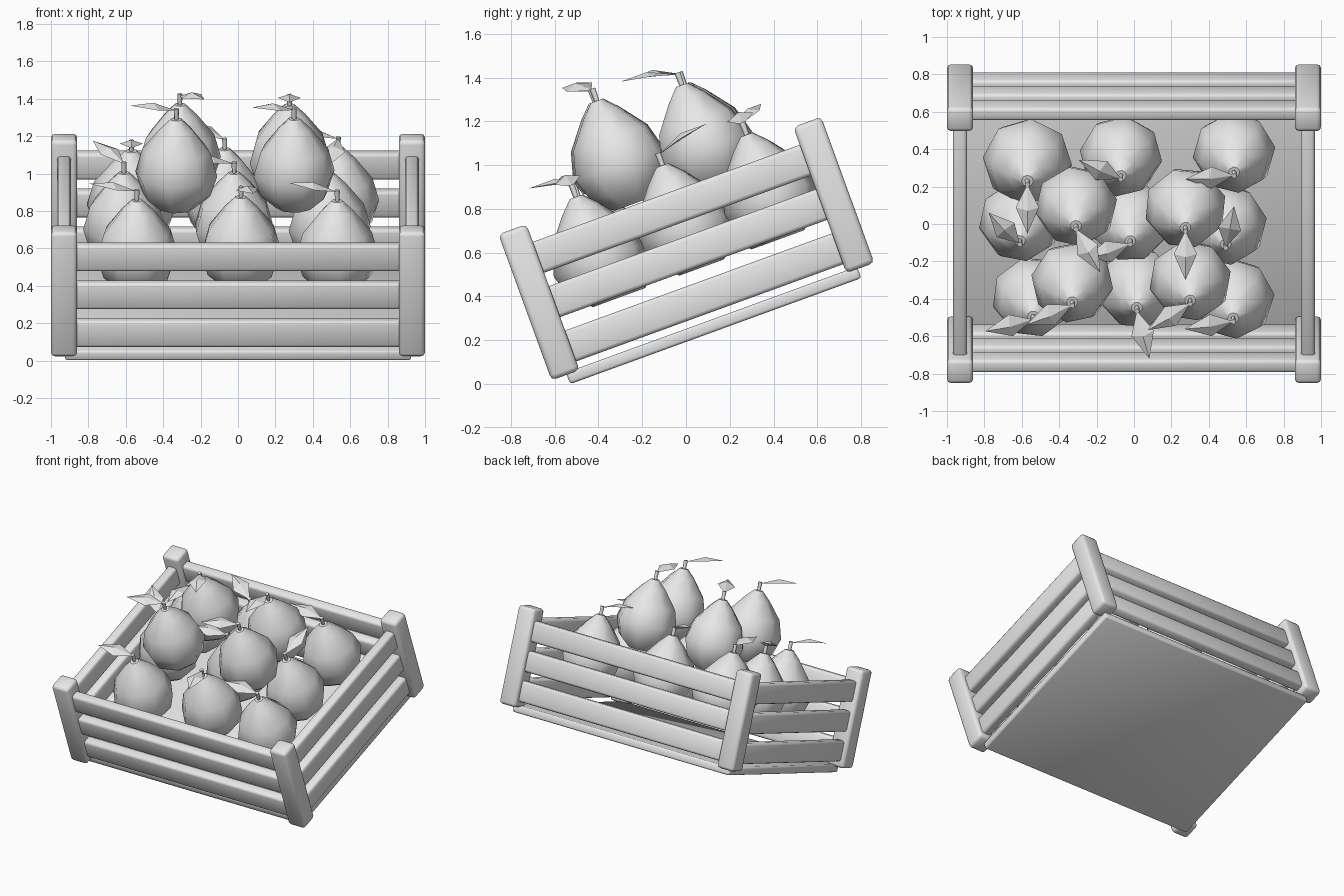
import bpy
import bmesh
import math
import random
from mathutils import Matrix, Vector

random.seed(4)
cube = bpy.data.objects.get("Cube")
if cube:
    bpy.data.objects.remove(cube, do_unlink=True)

# One plain grey for everything
grey = bpy.data.materials.new("plain_grey")
grey.use_nodes = True
colour = (0.8, 0.8, 0.8, 1)
grey.diffuse_color = colour
grey.node_tree.nodes["Principled BSDF"].inputs["Base Color"].default_value = colour

# The whole crate leans forward, so parts are laid out upright and tilted
TILT = Matrix.Rotation(math.radians(20), 4, 'X')


def add_object(name, bm, place=Matrix.Identity(4)):
    mesh = bpy.data.meshes.new(name)
    bm.to_mesh(mesh)
    bm.free()
    mesh.materials.append(grey)
    obj = bpy.data.objects.new(name, mesh)
    bpy.context.collection.objects.link(obj)
    obj.matrix_world = TILT @ place
    return obj


def board(name, centre, size, bevel=0.018):
    bm = bmesh.new()
    bmesh.ops.create_cube(bm, size=1, matrix=Matrix.Diagonal((*size, 1)))
    bmesh.ops.bevel(bm, geom=bm.edges[:], offset=bevel, segments=2,
                    profile=0.5, affect='EDGES')
    obj = add_object(name, bm, Matrix.Translation(centre))
    bpy.ops.object.select_all(action='DESELECT')
    bpy.context.view_layer.objects.active = obj
    obj.select_set(True)
    bpy.ops.object.shade_smooth_by_angle(angle=math.radians(50))


# Crate: floor, corner posts and three rows of slats
MID = 0.213
POST_X, POST_Y = 0.93, 0.717
board("crate_floor", (0, MID - 0.003, 0.208), (1.85, 1.416, 0.056), 0.012)
for sx, side in ((-1, "right"), (1, "left")):
    for sy, end in ((-1, "front"), (1, "back")):
        board(f"{end}_{side}_post", (sx * POST_X, MID + sy * POST_Y, 0.58),
              (0.14, 0.136, 0.71), 0.022)
for row in range(3):
    w = 0.343 + row * 0.2155
    for s, side, end in ((-1, "right", "front"), (1, "left", "back")):
        board(f"{side}_slat_{row + 1}", (s * POST_X, MID, w), (0.074, 1.34, 0.15))
        board(f"{end}_slat_{row + 1}", (0, MID + s * POST_Y, w), (1.76, 0.074, 0.15))

# Pear silhouette as (radius, height)
PROFILE = [(0.1, 0), (0.185, 0.075), (0.222, 0.19), (0.185, 0.32),
           (0.09, 0.44), (0.03, 0.5)]


def lathe(bm, profile, sides):
    rings = []
    for r, h in profile:
        rings.append([bm.verts.new((r * math.cos(a), r * math.sin(a), h))
                      for a in (math.tau * i / sides for i in range(sides))])
    for low, high in zip(rings, rings[1:]):
        for i in range(sides):
            j = (i + 1) % sides
            bm.faces.new((low[i], low[j], high[j], high[i])).smooth = True
    bm.faces.new(rings[0][::-1])
    bm.faces.new(rings[-1])


def pear(index, x, y, base, leaf_angle, scale=1.0):
    place = Matrix.Translation((x, y, base))
    spin = Matrix.Rotation(random.uniform(0, math.tau), 4, 'Z')
    bm = bmesh.new()
    lathe(bm, [(r * scale, h) for r, h in PROFILE], 8)
    add_object(f"pear_{index}", bm, place @ spin)

    bm = bmesh.new()
    lathe(bm, [(0.012, 0.48), (0.015, 0.56)], 5)
    add_object(f"pear_stem_{index}", bm, place @ spin)

    # Folded diamond leaf growing from the stem tip
    bm = bmesh.new()
    root, ridge, tip, near, far = [bm.verts.new(Vector(p)) for p in (
        (0, 0, 0), (0.13, 0, 0.06), (0.26, 0, 0.06),
        (0.12, -0.062, 0.035), (0.12, 0.062, 0.035))]
    for face in ((root, near, ridge), (near, tip, ridge),
                 (tip, far, ridge), (far, root, ridge)):
        bm.faces.new(face)
    turn = Matrix.Rotation(math.radians(leaf_angle), 4, 'Z')
    add_object(f"pear_leaf_{index}", bm,
               place @ Matrix.Translation((0, 0, 0.55)) @ turn)


# Lower layer of nine, then four stacked on top: x, y, leaf direction
LOWER = [(-0.57, 0.6, -90), (-0.07, 0.63, 150), (0.535, 0.65, 180),
         (-0.61, 0.26, 130), (-0.02, 0.26, 195), (0.49, 0.24, 80),
         (-0.54, -0.17, 190), (0.015, -0.12, -75), (0.53, -0.18, 185)]
FRONT_TOP = [(-0.33, 0.05, 200), (0.3, 0.06, 210)]
BACK_TOP = [(-0.31, 0.46, -60), (0.275, 0.45, -90)]
count = 0
for base, layer in ((0.475, LOWER), (0.855, FRONT_TOP), (0.79, BACK_TOP)):
    for x, y, angle in layer:
        count += 1
        pear(count, x, y, base, angle, 1.08 if count == 1 else 1.0)
